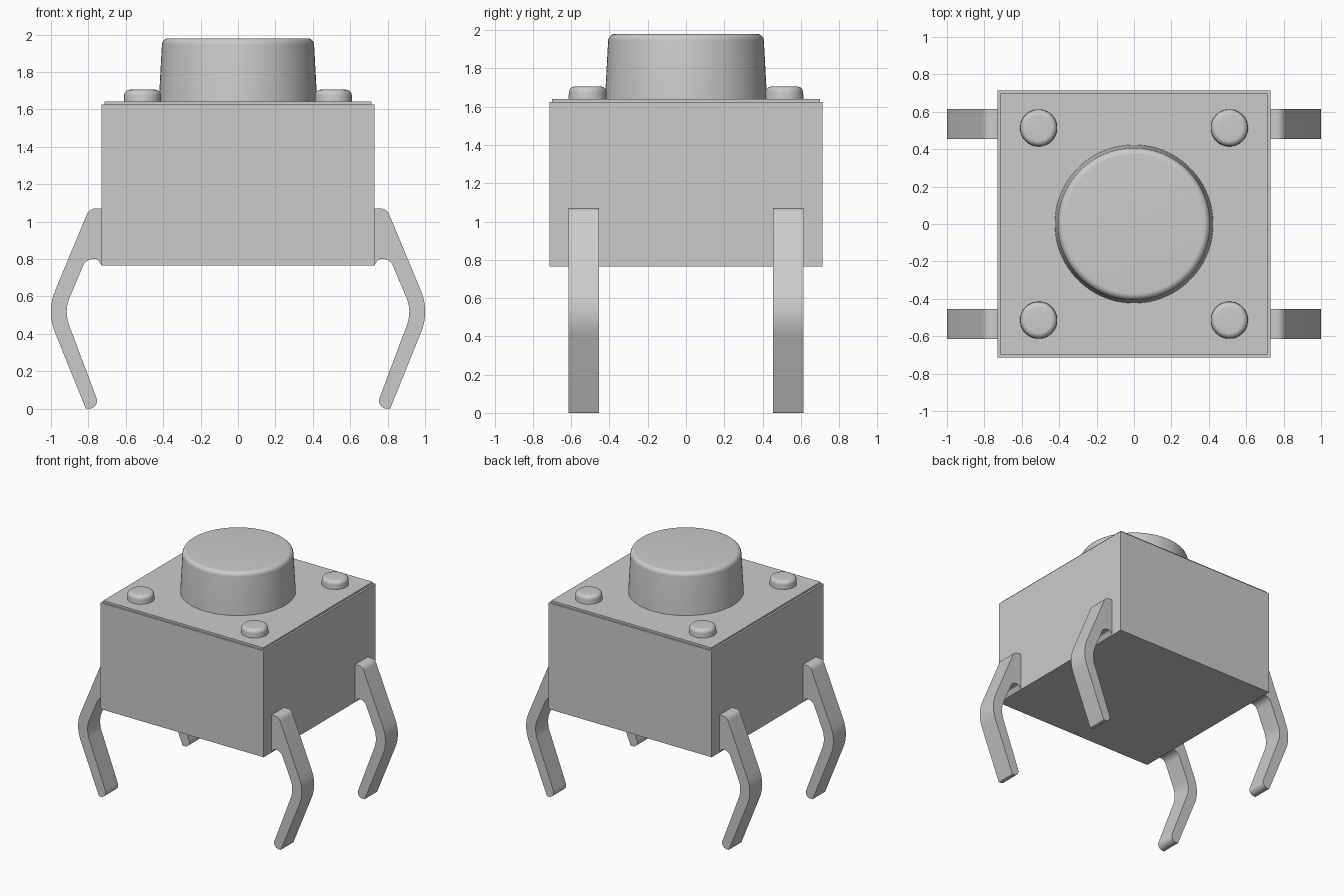
import bpy
import bmesh
import math
from mathutils import Vector

if "Cube" in bpy.data.objects:
    bpy.data.objects.remove(bpy.data.objects["Cube"], do_unlink=True)

grey = bpy.data.materials.new("plain_grey")
grey.use_nodes = True
grey.diffuse_color = (0.6, 0.6, 0.6, 1)
grey.node_tree.nodes["Principled BSDF"].inputs["Base Color"].default_value = (0.6, 0.6, 0.6, 1)


def finish(bm, name, smooth=True):
    bmesh.ops.recalc_face_normals(bm, faces=bm.faces)
    mesh = bpy.data.meshes.new(name)
    bm.to_mesh(mesh)
    bm.free()
    mesh.materials.append(grey)
    obj = bpy.data.objects.new(name, mesh)
    bpy.context.collection.objects.link(obj)
    if smooth:
        bpy.ops.object.select_all(action='DESELECT')
        obj.select_set(True)
        bpy.context.view_layer.objects.active = obj
        bpy.ops.object.shade_smooth_by_angle(angle=math.radians(35))
    return obj


def box(name, half_x, half_y, low, high):
    bm = bmesh.new()
    bmesh.ops.create_cube(bm, size=1)
    for v in bm.verts:
        v.co = (v.co.x * 2 * half_x, v.co.y * 2 * half_y,
                high if v.co.z > 0 else low)
    return finish(bm, name, smooth=False)


def fillet(corners, steps=10):
    """Round each (x, z, radius) corner of a closed outline."""
    points = []
    for i, (x, z, r) in enumerate(corners):
        p = Vector((x, z))
        if r == 0:
            points.append(p)
            continue
        a = (Vector(corners[i - 1][:2]) - p).normalized()
        b = (Vector(corners[(i + 1) % len(corners)][:2]) - p).normalized()
        half = a.angle(b) / 2
        centre = p + (a + b).normalized() * (r / math.sin(half))
        start = p + a * (r / math.tan(half)) - centre
        end = p + b * (r / math.tan(half)) - centre
        sweep = math.pi - 2 * half
        for k in range(steps + 1):
            t = k / steps
            arc = (start * math.sin((1 - t) * sweep) + end * math.sin(t * sweep)) / math.sin(sweep)
            points.append(centre + arc)
    return points


def knob(name, centre, base_r, top_r, low, high, edge, sides):
    """Tapered round knob with a rounded top rim."""
    outline = [(0, low, 0), (base_r, low, 0), (top_r, high, edge), (0, high, 0)]
    points = fillet(outline, 8)
    bm = bmesh.new()
    verts = [bm.verts.new((p.x, 0, p.y)) for p in points]
    edges = [bm.edges.new(pair) for pair in zip(verts, verts[1:])]
    bmesh.ops.spin(bm, geom=verts + edges, cent=(0, 0, 0), axis=(0, 0, 1),
                   angle=math.tau, steps=sides)
    bmesh.ops.remove_doubles(bm, verts=bm.verts, dist=0.0001)
    obj = finish(bm, name)
    obj.location = (centre[0], centre[1], 0)
    return obj


def leg(name, outline, side, y):
    """Bent strip extruded along y; side mirrors it in x."""
    bm = bmesh.new()
    face = bm.faces.new([bm.verts.new((side * p.x, y - 0.08, p.y)) for p in outline])
    grown = bmesh.ops.extrude_face_region(bm, geom=[face])
    moved = [g for g in grown["geom"] if isinstance(g, bmesh.types.BMVert)]
    bmesh.ops.translate(bm, verts=moved, vec=(0, 0.16, 0))
    return finish(bm, name)


# Housing and thin cover
box("housing", 0.73, 0.714, 0.765, 1.625)
box("cover_plate", 0.715, 0.699, 1.62, 1.641)

# Push button
knob("push_button", (0, 0), 0.424, 0.405, 1.63, 1.98, 0.035, 96)

# Corner pegs and bent legs
leg_outline = fillet([
    (0.72, 1.07, 0), (0.795, 1.07, 0.05), (1.024, 0.52, 0.29), (0.814, 0, 0.006),
    (0.735, 0, 0.042), (0.931, 0.52, 0.2), (0.813, 0.8, 0.06),
    (0.752, 0.8, 0.02), (0.73, 0.766, 0), (0.72, 0.766, 0)])
for side, side_name in ((1, "left"), (-1, "right")):
    for end, end_name in ((-1, "front"), (1, "back")):
        where = end_name + "_" + side_name
        knob(where + "_peg", (side * 0.51, end * 0.514), 0.1, 0.097, 1.63, 1.705, 0.03, 48)
        leg(where + "_leg", leg_outline, side, end * 0.535)
